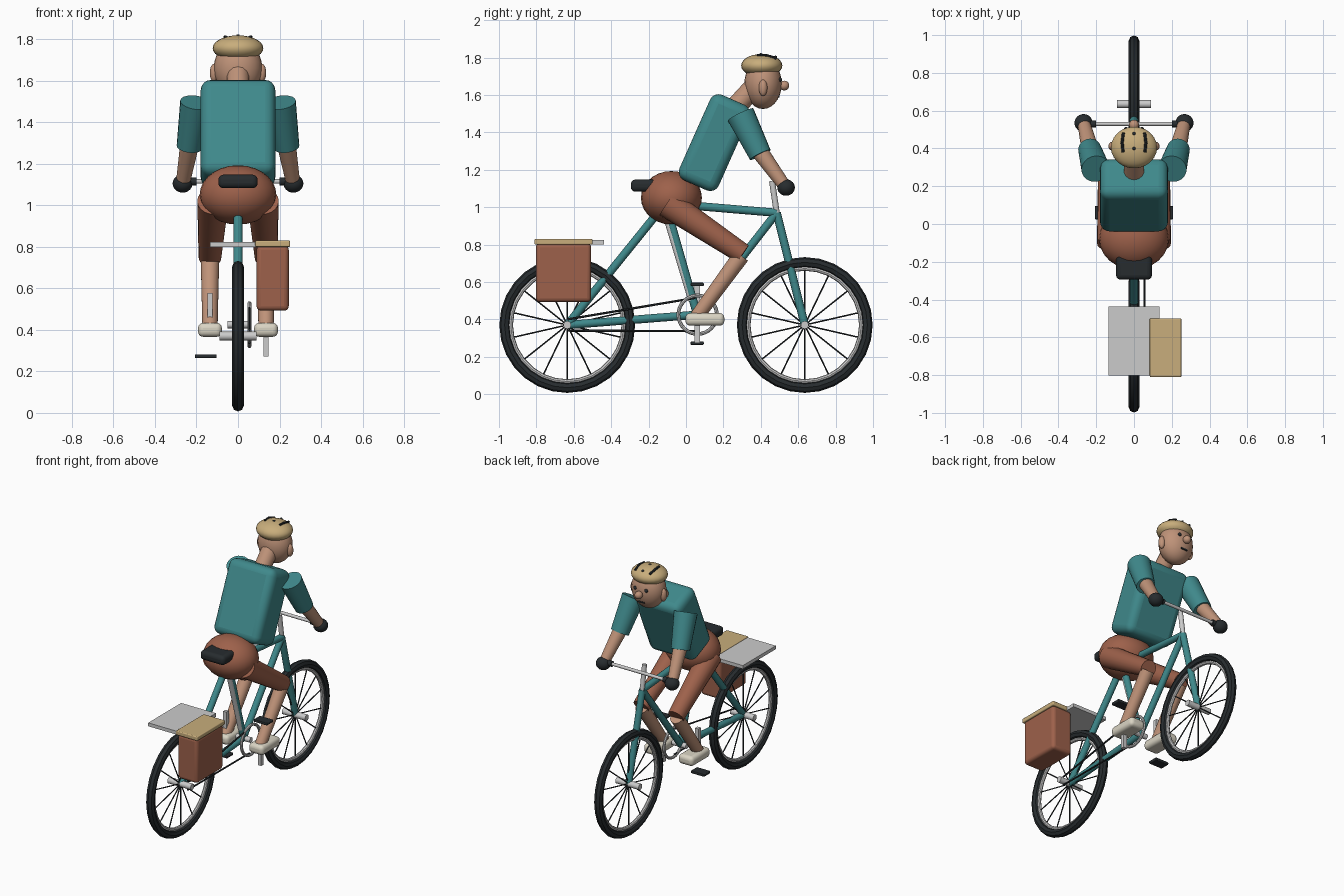
import bpy, math
from mathutils import Vector

if "Cube" in bpy.data.objects:
    bpy.data.objects.remove(bpy.data.objects["Cube"])

def material(name, rgb):
    m = bpy.data.materials.new(name)
    m.diffuse_color = (*rgb, 1)
    m.use_nodes = True
    m.node_tree.nodes["Principled BSDF"].inputs["Base Color"].default_value = m.diffuse_color
    return m

TEAL = material("teal", (0.05, 0.25, 0.26))
RUST = material("rust", (0.34, 0.12, 0.07))
SKIN = material("skin", (0.52, 0.29, 0.19))
DARK = material("dark", (0.02, 0.025, 0.028))
SAND = material("sand", (0.58, 0.42, 0.20))
CREAM = material("cream", (0.70, 0.66, 0.55))

def finish(name, mat, smooth=True):
    o = bpy.context.object
    o.name = name
    if mat:
        o.data.materials.append(mat)
    if smooth:
        bpy.ops.object.shade_smooth_by_angle(angle=math.radians(40))
    return o

def tube(name, a, b, r1, mat=None, r2=None, sides=14):
    a, b = Vector(a), Vector(b)
    bpy.ops.mesh.primitive_cone_add(vertices=sides, radius1=r1, radius2=r1 if r2 is None else r2,
                                    depth=(b - a).length, location=(a + b) / 2)
    bpy.context.object.rotation_euler = (b - a).to_track_quat('Z', 'Y').to_euler()
    return finish(name, mat)

def ball(name, loc, size, mat, tilt=0):
    bpy.ops.mesh.primitive_uv_sphere_add(segments=24, ring_count=14, radius=1, location=loc)
    o = bpy.context.object
    o.scale = size
    o.rotation_euler.x = tilt
    return finish(name, mat)

def block(name, loc, size, mat=None, bevel=0.0, tilt=0):
    bpy.ops.mesh.primitive_cube_add(size=1, location=loc)
    o = bpy.context.object
    o.scale = size
    bpy.ops.object.transform_apply(location=False, rotation=False, scale=True)
    o.rotation_euler.x = tilt
    if bevel:
        m = o.modifiers.new("bevel", 'BEVEL')
        m.width, m.segments = bevel, 4
    return finish(name, mat)

def ring(name, loc, major, minor, mat=None, seg=28, sides=8):
    bpy.ops.mesh.primitive_torus_add(major_radius=major, minor_radius=minor, major_segments=seg,
                                     minor_segments=sides, location=loc, rotation=(0, math.pi / 2, 0))
    return finish(name, mat)

# wheels
for label, y in (("rear", -0.635), ("front", 0.635)):
    c = Vector((0, y, 0.37))
    ring(label + "_tyre", c, 0.335, 0.028, DARK)
    ring(label + "_rim", c, 0.302, 0.012)
    tube(label + "_hub", c - Vector((0.09, 0, 0)), c + Vector((0.09, 0, 0)), 0.021)
    for i in range(14):
        t = 2 * math.pi * (i + 0.5) / 14
        tube(label + "_spoke", c, c + Vector((0, math.cos(t), math.sin(t))) * 0.3, 0.004, DARK, sides=6)

# frame tubes
rear, front = (0, -0.635, 0.37), (0, 0.635, 0.37)
bracket, cluster, head = (0, 0.06, 0.425), (0, -0.11, 1.02), (0, 0.485, 0.97)
for name, a, b in (("chain_stay", rear, bracket), ("seat_stay", rear, cluster),
                   ("seat_tube", bracket, cluster), ("top_tube", cluster, head),
                   ("down_tube", bracket, head), ("fork", head, front)):
    tube(name, a, b, 0.022, TEAL)
tube("seat_post", (0, 0.03, 0.5), (0, -0.15, 1.1), 0.018)
block("saddle", (0, -0.195, 1.115), (0.19, 0.2, 0.065), DARK, 0.025)

# steering
tube("stem", (0, 0.485, 0.97), (0, 0.46, 1.14), 0.016)
tube("handlebar", (-0.27, 0.53, 1.115), (0.27, 0.53, 1.115), 0.011)

# drivetrain
ring("chainring", (0.055, 0.062, 0.425), 0.103, 0.01, None, 32)
tube("crank_axle", (-0.05, 0.06, 0.425), (0.06, 0.06, 0.425), 0.018)
tube("chain_upper", (0.055, -0.635, 0.4), (0.055, 0.05, 0.515), 0.006, DARK, sides=6)
tube("chain_lower", (0.055, -0.635, 0.34), (0.055, 0.05, 0.337), 0.006, DARK, sides=6)
for s in (1, -1):
    block("crank", (0.135 * s, 0.06, 0.425 - 0.075 * s), (0.026, 0.028, 0.155))
    block("pedal", (0.155 * s, 0.06, 0.43 + 0.157 * s), (0.105, 0.07, 0.018), DARK, 0.005)

# rear rack and bag
block("rack", (0, -0.62, 0.812), (0.27, 0.365, 0.024))
block("bag", (0.167, -0.655, 0.65), (0.155, 0.295, 0.315), RUST, 0.022)
block("bag_lid", (0.167, -0.655, 0.815), (0.168, 0.31, 0.03), SAND, 0.006)

# rider body
ball("hips", (0, -0.078, 1.05), (0.185, 0.163, 0.143), RUST)
block("torso", (0, 0.152, 1.345), (0.36, 0.23, 0.5), TEAL, 0.05, math.radians(-24))
tube("neck", (0, 0.26, 1.53), (0, 0.38, 1.66), 0.055, SKIN)

# rider head
ball("head", (0, 0.412, 1.66), (0.117, 0.1, 0.135), SKIN)
ball("cap", (0, 0.405, 1.757), (0.122, 0.11, 0.062), SAND)
ball("nose", (0, 0.525, 1.65), (0.026, 0.027, 0.026), SKIN)
block("mouth", (0, 0.494, 1.592), (0.05, 0.014, 0.01), DARK)
for y, z in ((0.478, 1.803), (0.4, 1.817)):
    ball("cap_dot", (0, y, z), (0.009, 0.009, 0.007), DARK)

# paired limbs and features
for s in (1, -1):
    ball("ear", (0.115 * s, 0.412, 1.638), (0.021, 0.023, 0.044), SKIN)
    ball("eye", (0.042 * s, 0.502, 1.682), (0.012, 0.012, 0.012), DARK)
    tube("cap_stripe_rear", (0.057 * s, 0.38, 1.81), (0.063 * s, 0.43, 1.811), 0.008, DARK, sides=8)
    tube("cap_stripe_front", (0.063 * s, 0.43, 1.811), (0.056 * s, 0.482, 1.795), 0.008, DARK, sides=8)
    tube("sleeve", (0.203 * s, 0.292, 1.495), (0.235 * s, 0.397, 1.28), 0.076, TEAL, 0.061, 20)
    tube("forearm", (0.23 * s, 0.385, 1.31), (0.265 * s, 0.53, 1.11), 0.047, SKIN, 0.034, 18)
    ball("hand", (0.267 * s, 0.535, 1.105), (0.048, 0.047, 0.044), DARK)
    tube("grip", (0.2 * s, 0.53, 1.115), (0.275 * s, 0.53, 1.115), 0.019, DARK)
    tube("thigh", (0.12 * s, -0.1, 1.02), (0.135 * s, 0.305, 0.75), 0.076, RUST, 0.055, 20)
    tube("shin", (0.135 * s, 0.295, 0.74), (0.135 * s, 0.05, 0.405), 0.045, SKIN, 0.037, 18)
    block("shoe", (0.135 * s, 0.101, 0.4), (0.115, 0.208, 0.067), CREAM, 0.025)
